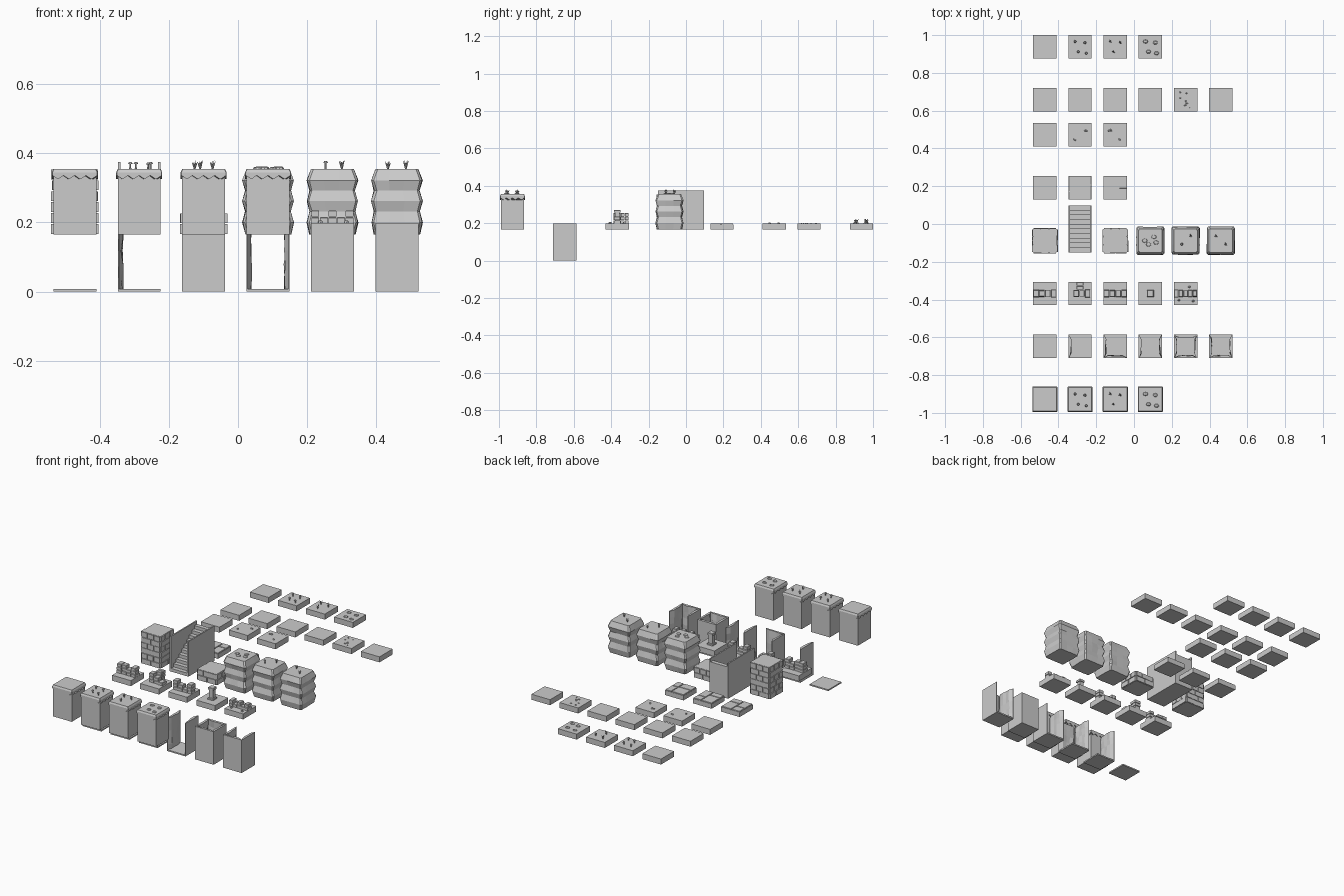
import bpy, bmesh, math, random
from mathutils import Vector

if "Cube" in bpy.data.objects:
    bpy.data.objects.remove(bpy.data.objects["Cube"])

random.seed(4)
H = 0.062                                  # half tile width
Z0, ZT, ZH = 0.165, 0.198, 0.355           # base, low top, high top
COL = [-0.472 + 0.1863 * i for i in range(6)]
R = random.uniform


def finish(name, bm):
    bmesh.ops.recalc_face_normals(bm, faces=bm.faces)
    me = bpy.data.meshes.new(name)
    bm.to_mesh(me)
    bm.free()
    bpy.context.collection.objects.link(bpy.data.objects.new(name, me))


def loft(bm, rings):
    vs = [[bm.verts.new(p) for p in r] for r in rings]
    n = len(vs[0])
    for a, b in zip(vs, vs[1:]):
        for i in range(n):
            bm.faces.new((a[i], a[(i + 1) % n], b[(i + 1) % n], b[i]))
    bm.faces.new(vs[0][::-1])
    bm.faces.new(vs[-1])


def box(bm, x0, x1, y0, y1, z0, z1, inset=0.0):
    def ring(z, d):
        return [(x0 + d, y0 + d, z), (x1 - d, y0 + d, z), (x1 - d, y1 - d, z), (x0 + d, y1 - d, z)]
    rings = [ring(z0, 0), ring(z1, 0)]
    if inset:
        rings = [ring(z0, 0), ring(z1 - inset, 0), ring(z1, inset)]
    loft(bm, rings)


def square(cx, cy, h, n, c, zf, jit=0.0):
    pts = []
    for s in range(4):
        for i in range(n + 1):
            t = -h + c + 2 * (h - c) * i / n
            p = [(t, -h), (h, t), (-t, h), (-h, -t)][s]
            pts.append((cx + p[0] + R(-jit, jit), cy + p[1] + R(-jit, jit), zf(len(pts))))
    return pts


def cone(bm, p, q, r0, r1, n=6):
    p, q = Vector(p), Vector(q)
    loft(bm, [[(c.x + r * math.cos(a), c.y + r * math.sin(a), c.z)
               for a in [math.tau * k / n for k in range(n)]] for c, r in ((p, r0), (q, r1))])


# small decorations
def mushroom(bm, x, y, z):
    h = R(0.012, 0.017)
    cone(bm, (x, y, z), (x, y, z + h), 0.003, 0.0025)
    cone(bm, (x, y, z + h), (x, y, z + h + 0.006), 0.0075, 0.004, 7)


def tuft(bm, x, y, z, h=0.025):
    for k in range(7):
        a = k * 2.4
        r = 0.004 + 0.001 * k
        cone(bm, (x, y, z), (x + r * math.cos(a), y + r * math.sin(a), z + h * R(0.6, 1)), 0.0025, 0.0006, 4)


def stone(bm, x, y, z, r=0.013, h=0.007):
    def ring(f, dz):
        return [(x + r * f * math.cos(a), y + 0.8 * r * f * math.sin(a), z + dz)
                for a in [math.tau * k / 8 for k in range(8)]]
    loft(bm, [ring(1, 0), ring(0.9, h * 0.6), ring(0.55, h)])


SPOTS = [(-0.026, 0.028), (0.026, 0.022), (-0.01, -0.026), (0.033, -0.034)]


def decorate(kind, cx, cy, z):
    bm = bmesh.new()
    fn = {"mushroom": mushroom, "tuft": tuft, "stone": stone}[kind]
    for dx, dy in SPOTS[:3 if kind == "tuft" else 4]:
        fn(bm, cx + dx, cy + dy, z)
    finish(kind + "_patch", bm)


def slab(cx, cy, name="ground_tile", top=ZT):
    bm = bmesh.new()
    box(bm, cx - H, cx + H, cy - H, cy + H, Z0, top)
    finish(name, bm)


# flat ground tiles
for y, cols in ((0.938, 4), (0.658, 6), (0.472, 3)):
    for x in COL[:cols]:
        slab(x, y)
for x, kind in zip(COL[1:4], ("mushroom", "tuft", "stone")):
    decorate(kind, x, 0.938, ZT)
bm = bmesh.new()
for i in range(9):
    stone(bm, COL[4] + R(-0.035, 0.035), 0.658 + R(-0.045, 0.045), ZT, R(0.003, 0.005), 0.003)
for i, s in ((1, 1), (2, -1)):
    for k in (1, -1):
        for j in range(3):
            stone(bm, COL[i] + k * 0.028 * s + R(-0.007, 0.007), 0.472 + k * 0.025 + R(-0.006, 0.006), ZT, 0.005, 0.005)
finish("pebbles", bm)

# paved tiles: slabs over a lower base
for x, cuts in zip(COL, ((-0.005, 0.012, -0.02), (0.01, -0.02, 0.015), (0.02, -0.01, -0.005))):
    y, g = 0.192, 0.002
    slab(x, y, "paving_base", 0.193)
    bm = bmesh.new()
    a, b, c = cuts
    for x0, x1, m in ((-H, a, b), (a, H, c)):
        for y0, y1 in ((-H, m), (m, H)):
            box(bm, x + x0 + g, x + x1 - g, y + y0 + g, y + y1 - g, 0.192, ZT, 0.001)
    finish("paving_stones", bm)


# brick clad blocks
def brick_block(cx, cy, top, rows):
    slab(cx, cy, "brick_core", top)
    bm = bmesh.new()
    dz = (top - Z0) / rows
    for r in range(rows):
        z0, z1 = Z0 + r * dz + 0.0015, Z0 + (r + 1) * dz - 0.0015
        e = [-1, -0.35, 0.35, 1] if r % 2 else [-1, 0.05, 1]
        for s in range(4):
            for a, b in zip(e, e[1:]):
                d = H + R(0.003, 0.007)
                a0, b0 = a * H + 0.002, b * H - 0.002
                q = [(a0, b0, -d, -H + 0.003), (H - 0.003, d, a0, b0), (a0, b0, H - 0.003, d), (-d, -H + 0.003, a0, b0)][s]
                box(bm, cx + q[0], cx + q[1], cy + q[2], cy + q[3], z0, z1)
    finish("wall_bricks", bm)


YM = -0.0885
brick_block(COL[0], YM, ZH, 6)
brick_block(COL[2], YM, 0.228, 2)

# staircase rising to the back between two side walls
bm = bmesh.new()
x, y0, L = COL[1], YM - H, 0.248
for i in range(10):
    box(bm, x - H + 0.008, x + H - 0.008, y0 + L * i / 10, y0 + L * (i + 1) / 10, Z0, Z0 + 0.019 * (i + 1))
finish("stair_steps", bm)
for s in (-1, 1):
    bm = bmesh.new()
    box(bm, x + s * (H - 0.004) - 0.004, x + s * (H - 0.004) + 0.004, y0, y0 + L, Z0, 0.375)
    finish("stair_side_wall", bm)

# layered cliffs
for i in (3, 4, 5):
    bm = bmesh.new()
    prof = [(Z0, 0.066), (0.2, 0.074), (0.232, 0.066), (0.262, 0.074), (0.292, 0.066), (0.322, 0.074), (ZH, 0.062)]
    loft(bm, [square(COL[i], YM, h, 3, 0.007, lambda k, z=z: z, 0 if z == ZH else 0.0015) for z, h in prof])
    finish("layered_cliff", bm)
bm = bmesh.new()
for dx, dy in ((0.018, 0.02), (-0.01, -0.02), (-0.03, 0.0), (0.03, -0.01)):
    stone(bm, COL[3] + dx, YM + dy, ZH, 0.014, 0.006)
mushroom(bm, COL[4] - 0.02, YM - 0.018, ZH)
tuft(bm, COL[4] + 0.027, YM + 0.025, ZH)
tuft(bm, COL[5] - 0.026, YM + 0.025, ZH)
tuft(bm, COL[5] + 0.026, YM - 0.02, ZH)
finish("cliff_top_plants", bm)

# ruined walls on tiles
YR = -0.368


def ruin(bm, cx, cy, a, b, heights, along_x=True):
    n = len(heights)
    for i, rows in enumerate(heights):
        u0, u1 = a + (b - a) * i / n + 0.001, a + (b - a) * (i + 1) / n - 0.001
        for r in range(rows):
            w = 0.019 + R(-0.003, 0.002)
            q = (u0, u1, -w, w) if along_x else (-w, w, u0, u1)
            z = ZT + 0.019 * r
            box(bm, cx + q[0], cx + q[1], cy + q[2], cy + q[3], z, z + 0.0175, 0.002)


for x in COL[:5]:
    slab(x, YR, "ruin_tile")
bm = bmesh.new()
ruin(bm, COL[0], YR, -H, H, (3, 3, 2, 3))
finish("straight_ruin", bm)
bm = bmesh.new()
ruin(bm, COL[1], YR, -0.035, 0.055, (3, 2, 1))
ruin(bm, COL[1], YR, 0.019, H, (3, 3), False)
finish("corner_ruin", bm)
bm = bmesh.new()
ruin(bm, COL[2], YR, -H, H, (3, 2, 1, 3))
finish("broken_ruin", bm)
bm = bmesh.new()
x = COL[3]
box(bm, x - 0.018, x + 0.018, YR - 0.018, YR + 0.018, ZT, 0.208, 0.002)
box(bm, x - 0.012, x + 0.012, YR - 0.012, YR + 0.012, 0.208, 0.257)
box(bm, x - 0.017, x + 0.017, YR - 0.017, YR + 0.017, 0.257, 0.271, 0.002)
finish("stone_pillar", bm)
bm = bmesh.new()
ruin(bm, COL[4], YR, -H, H, (2, 1, 2, 1, 2))
for dx, dy in ((-0.035, -0.035), (0.02, 0.035), (0.04, -0.04)):
    stone(bm, COL[4] + dx, YR + dy, ZT, 0.007, 0.008)
finish("low_ruin", bm)

# pits: floor plus rough-faced side walls
YP = -0.648


def pit_wall(cx, cy, side):
    bm = bmesh.new()
    rings = []
    ts = [-H + 2 * H * k / 5 for k in range(6)]
    for j in range(6):
        z = ZT * j / 5
        inner = [(t, -H + 0.009 + R(0, 0.008)) for t in ts[::-1]]
        inner[0], inner[-1] = (H, -H + 0.003), (-H, -H + 0.003)
        rings.append([(cx + p[0], cy + p[1], z) if side == "front" else
                      (cx + p[0], cy - p[1], z) if side == "back" else
                      (cx + p[1], cy + p[0], z) if side == "left" else
                      (cx - p[1], cy + p[0], z) for p in [(-H, -H), (H, -H)] + inner])
    loft(bm, rings)
    finish("pit_wall_" + side, bm)


for x, sides in zip(COL, ("", "left", "left front", "left right", "left right front back", "left right front")):
    bm = bmesh.new()
    box(bm, x - H, x + H, YP - H, YP + H, 0, 0.008)
    finish("pit_floor", bm)
    for s in sides.split():
        pit_wall(x, YP, s)

# tall grass-capped blocks with a jagged fringe
YF = -0.928
for x in COL[:4]:
    slab(x, YF, "tall_block", 0.352)
    bm = bmesh.new()
    loft(bm, [square(x, YF, 0.0665, 8, 0.002, lambda k: 0.325 if k % 9 % 2 else 0.336),
              square(x, YF, 0.0665, 8, 0.002, lambda k: 0.345),
              square(x, YF, 0.062, 8, 0.002, lambda k: ZH)])
    finish("grass_cap", bm)
for x, kind in zip(COL[1:4], ("mushroom", "tuft", "stone")):
    decorate(kind, x, YF, ZH)
